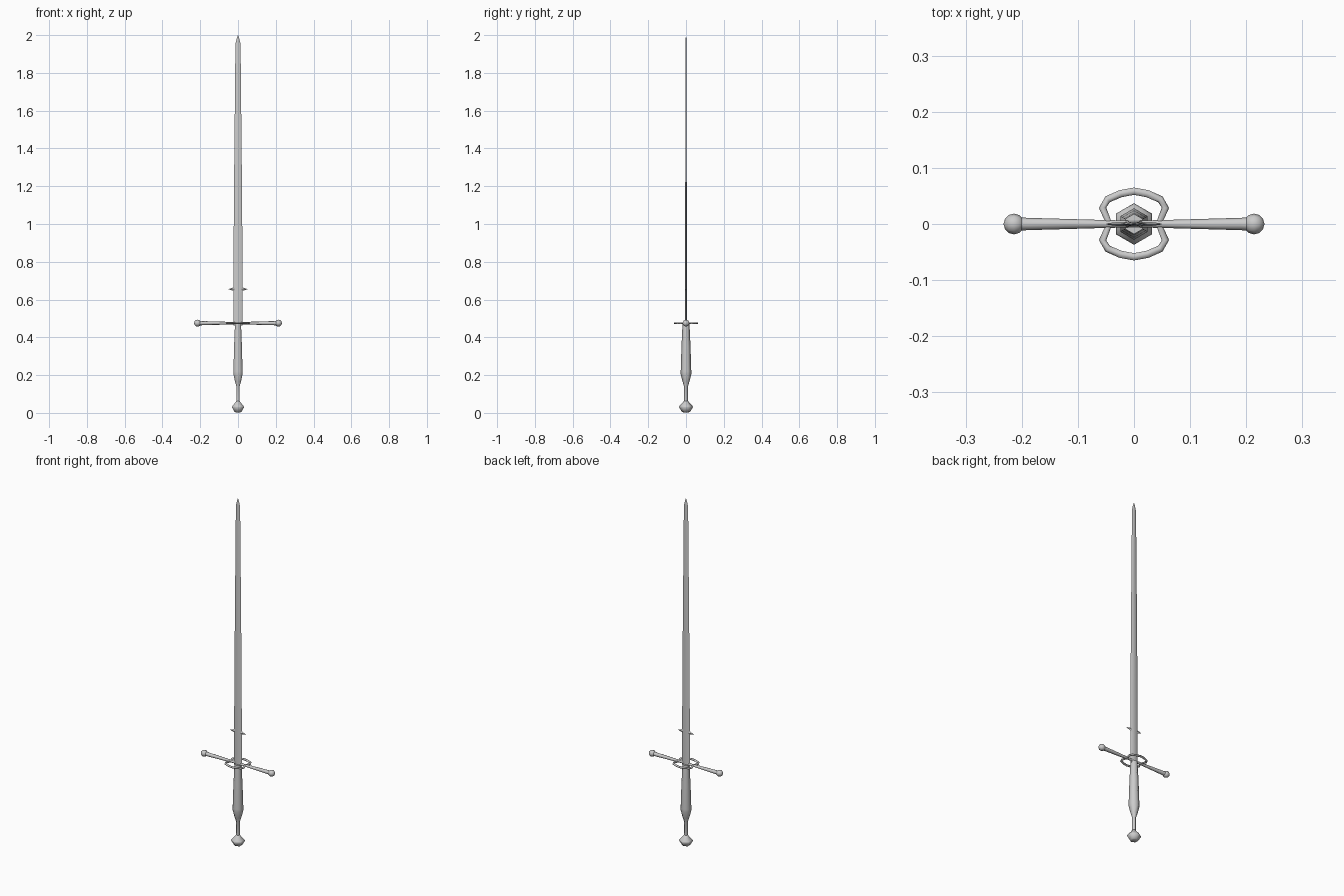
import bpy, bmesh, math
from mathutils import Vector

if "Cube" in bpy.data.objects:
    bpy.data.objects.remove(bpy.data.objects["Cube"])


def loft(name, rings, angle=35):
    """Skin a list of equal-length point rings, capping both ends."""
    bm = bmesh.new()
    loops = [[bm.verts.new(p) for p in ring] for ring in rings]
    n = len(loops[0])
    for a, b in zip(loops, loops[1:]):
        for i in range(n):
            j = (i + 1) % n
            bm.faces.new((a[i], a[j], b[j], b[i]))
    bm.faces.new(loops[0][::-1])
    bm.faces.new(loops[-1])
    bmesh.ops.remove_doubles(bm, verts=bm.verts, dist=1e-5)
    bmesh.ops.recalc_face_normals(bm, faces=bm.faces)
    mesh = bpy.data.meshes.new(name)
    bm.to_mesh(mesh)
    bm.free()
    obj = bpy.data.objects.new(name, mesh)
    bpy.context.collection.objects.link(obj)
    bpy.ops.object.select_all(action='DESELECT')
    obj.select_set(True)
    bpy.context.view_layer.objects.active = obj
    bpy.ops.object.shade_smooth_by_angle(angle=math.radians(angle))
    return obj


def disc(center, u, v, r, n, start=0.0):
    c, u, v = Vector(center), Vector(u), Vector(v)
    steps = [start + 2 * math.pi * i / n for i in range(n)]
    return [c + (u * math.cos(t) + v * math.sin(t)) * r for t in steps]


def turned(name, profile):
    """Six-sided upright part with corners on the y axis."""
    return loft(name, [disc((0, 0, z), (1, 0, 0), (0, 1, 0), r, 6, math.pi / 2)
                       for r, z in profile], 70)


def blade_ring(z, w, t):
    return [(w, 0, z), (w * .45, t, z), (-w * .45, t, z),
            (-w, 0, z), (-w * .45, -t, z), (w * .45, -t, z)]


GUARD_Z = 0.475

# Pommel and waisted grip
turned("pommel", [(.014, .003), (.022, .006), (.037, .030), (.034, .037),
                  (.015, .056), (.011, .064)])
turned("grip", [(.010, .056), (.010, .14), (.018, .165), (.028, .205),
                (.028, .22), (.024, .35), (.020, .44), (.018, .47)])

# Ricasso and long tapering blade
loft("ricasso", [blade_ring(.462, .024, .006), blade_ring(.655, .024, .005)])
loft("blade", [blade_ring(.64, .025, .005), blade_ring(1.2, .021, .004),
               blade_ring(1.955, .0135, .003), blade_ring(1.985, .006, .0015),
               blade_ring(2.0, .0005, .0003)])

# Tapered crossguard bar
bar = [(-.205, .012), (-.19, .011), (-.05, .007), (0, .006),
       (.05, .007), (.19, .011), (.205, .012)]
loft("crossguard", [disc((x, 0, GUARD_Z), (0, 1, 0), (0, 0, 1), r, 8)
                    for x, r in bar], 60)

for side, s in (("right", 1), ("left", -1)):
    # Ball at the end of each arm
    bpy.ops.mesh.primitive_uv_sphere_add(segments=8, ring_count=6, radius=.0185,
                                         location=(s * .214, 0, GUARD_Z),
                                         rotation=(0, math.pi / 2, 0))
    bpy.context.object.name = "guard_ball_" + side
    bpy.ops.object.shade_smooth_by_angle(angle=math.radians(60))

    # Pointed parrying lug on the ricasso
    lug = [(.018, .014, .004), (.030, .007, .0035), (.049, .001, .001)]
    loft("parrying_lug_" + side,
         [disc((s * x, 0, .655), (0, t / h, 0), (0, 0, 1), h, 4)
          for x, h, t in lug])

# Side rings, front and back
half = [(.044, 0), (.056, .029), (.047, .044), (.024, .054)]
path = half + [(0, .0585)] + [(-x, y) for x, y in reversed(half)]
for side, s in (("back", 1), ("front", -1)):
    pts = [Vector((x, s * y, GUARD_Z)) for x, y in path]
    rings = []
    for i, p in enumerate(pts):
        tangent = pts[min(i + 1, len(pts) - 1)] - pts[max(i - 1, 0)]
        normal = tangent.normalized().cross(Vector((0, 0, 1)))
        r = .005 if i in (0, len(pts) - 1) else .0065
        rings.append(disc(p, normal, (0, 0, .8), r, 6))
    loft("side_ring_" + side, rings, 65)
